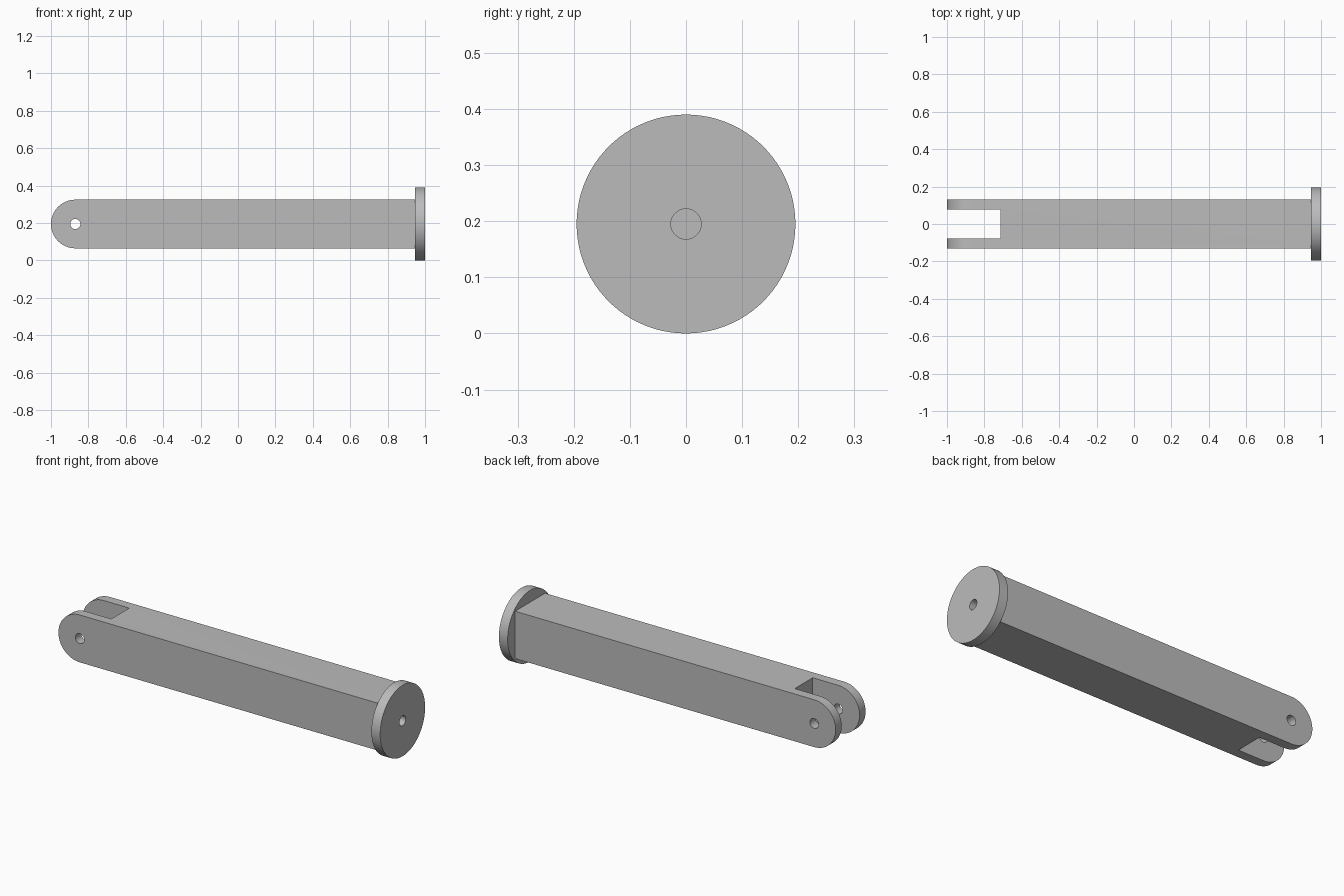
import bpy, bmesh, math
from mathutils import Matrix, Vector

if "Cube" in bpy.data.objects:
    bpy.data.objects.remove(bpy.data.objects["Cube"], do_unlink=True)

HALF = 0.13        # half width of the square bar
AXIS = 0.195       # height of the centre line
PIVOT = -0.87      # x of the fork eye
HOLE = 0.027
HEAD_X = 0.947     # inner face of the round head

grey = bpy.data.materials.new("grey metal")
grey.use_nodes = True
grey.diffuse_color = (0.5, 0.5, 0.5, 1)
grey.node_tree.nodes["Principled BSDF"].inputs["Base Color"].default_value = (0.5, 0.5, 0.5, 1)


def to_object(name, bm):
    bmesh.ops.recalc_face_normals(bm, faces=bm.faces)
    mesh = bpy.data.meshes.new(name)
    bm.to_mesh(mesh)
    bm.free()
    mesh.materials.append(grey)
    obj = bpy.data.objects.new(name, mesh)
    bpy.context.collection.objects.link(obj)
    return obj


def cylinder(name, radius, start, end, sides=64):
    start, end = Vector(start), Vector(end)
    axis = end - start
    turn = axis.to_track_quat('Z', 'Y').to_matrix().to_4x4()
    bm = bmesh.new()
    bmesh.ops.create_cone(bm, cap_ends=True, segments=sides, radius1=radius, radius2=radius,
                          depth=axis.length, matrix=Matrix.Translation((start + end) / 2) @ turn)
    return to_object(name, bm)


def box(name, low, high):
    low, high = Vector(low), Vector(high)
    bm = bmesh.new()
    bmesh.ops.create_cube(bm, size=1, matrix=Matrix.Translation((low + high) / 2)
                          @ Matrix.Diagonal((*(high - low), 1)))
    return to_object(name, bm)


def combine(target, tool, operation):
    bpy.context.view_layer.objects.active = target
    mod = target.modifiers.new("combine", 'BOOLEAN')
    mod.operation, mod.solver, mod.object = operation, 'EXACT', tool
    bpy.ops.object.modifier_apply(modifier=mod.name)
    bpy.data.objects.remove(tool, do_unlink=True)


# Square bar with one rounded end, extruded across y
steps = 32
angles = [math.pi / 2 + math.pi * i / steps for i in range(steps + 1)]
outline = [(PIVOT + HALF * math.cos(a), AXIS + HALF * math.sin(a)) for a in angles]
outline += [(HEAD_X + 0.02, AXIS - HALF), (HEAD_X + 0.02, AXIS + HALF)]
bm = bmesh.new()
face = bm.faces.new([bm.verts.new((x, -HALF, z)) for x, z in outline])
side = bmesh.ops.extrude_face_region(bm, geom=[face])["geom"]
bmesh.ops.translate(bm, vec=(0, 2 * HALF, 0), verts=[v for v in side if isinstance(v, bmesh.types.BMVert)])
rod = to_object("forked_rod", bm)

# Round head
combine(rod, cylinder("head", AXIS, (HEAD_X, 0, AXIS), (1, 0, AXIS), 96), 'UNION')

# Fork slot, cross pin hole and blind hole in the head
combine(rod, box("slot", (-1.2, -0.078, -0.1), (-0.715, 0.078, 0.5)), 'DIFFERENCE')
combine(rod, cylinder("pin_hole", HOLE, (PIVOT, -0.3, AXIS), (PIVOT, 0.3, AXIS), 32), 'DIFFERENCE')
combine(rod, cylinder("head_hole", HOLE, (0.8, 0, AXIS), (1.1, 0, AXIS), 32), 'DIFFERENCE')

# Smooth curved walls, crisp edges
bpy.ops.object.select_all(action='DESELECT')
rod.select_set(True)
bpy.context.view_layer.objects.active = rod
bpy.ops.object.shade_smooth_by_angle(angle=math.radians(30))
